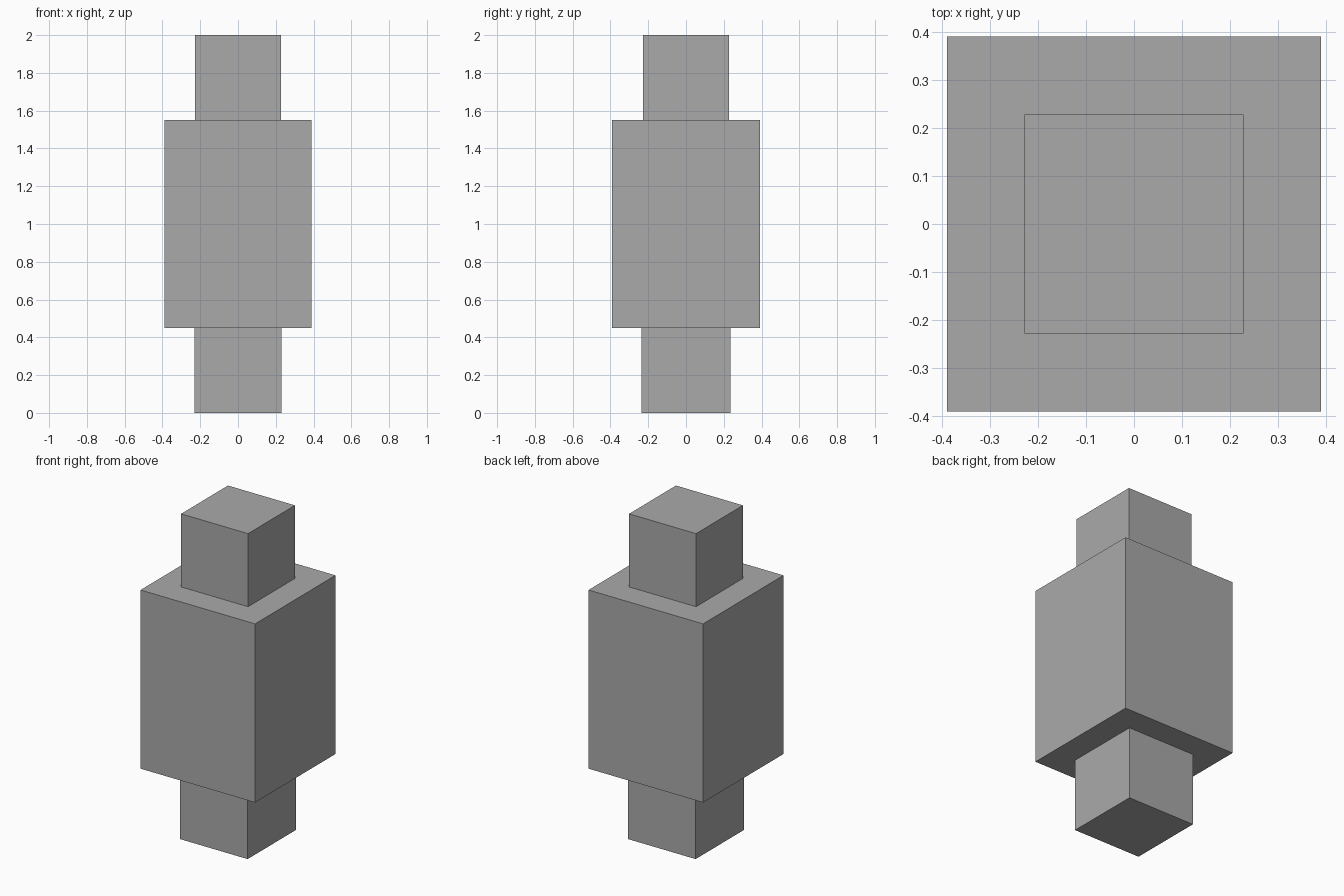
import bpy

if "Cube" in bpy.data.objects:
    bpy.data.objects.remove(bpy.data.objects["Cube"])

# Single flat colour
grey = bpy.data.materials.new("mid_grey")
grey.diffuse_color = (0.4, 0.4, 0.4, 1.0)
grey.use_nodes = True
grey.node_tree.nodes["Principled BSDF"].inputs["Base Color"].default_value = grey.diffuse_color


def block(name, half_x, half_y, z_low, z_high):
    """Box centred on the vertical axis, spanning two heights."""
    bpy.ops.mesh.primitive_cube_add(size=2, location=(0, 0, (z_low + z_high) / 2))
    obj = bpy.context.object
    obj.name = name
    obj.scale = (half_x, half_y, (z_high - z_low) / 2)
    bpy.ops.object.transform_apply(location=False, rotation=False, scale=True)
    obj.data.materials.append(grey)
    return obj


# Stacked blocks: narrow foot, wide body, narrow top
block("lower_block", 0.231, 0.236, 0.0, 0.45)
block("main_body", 0.39, 0.391, 0.45, 1.55)
block("upper_block", 0.228, 0.228, 1.55, 2.0)
